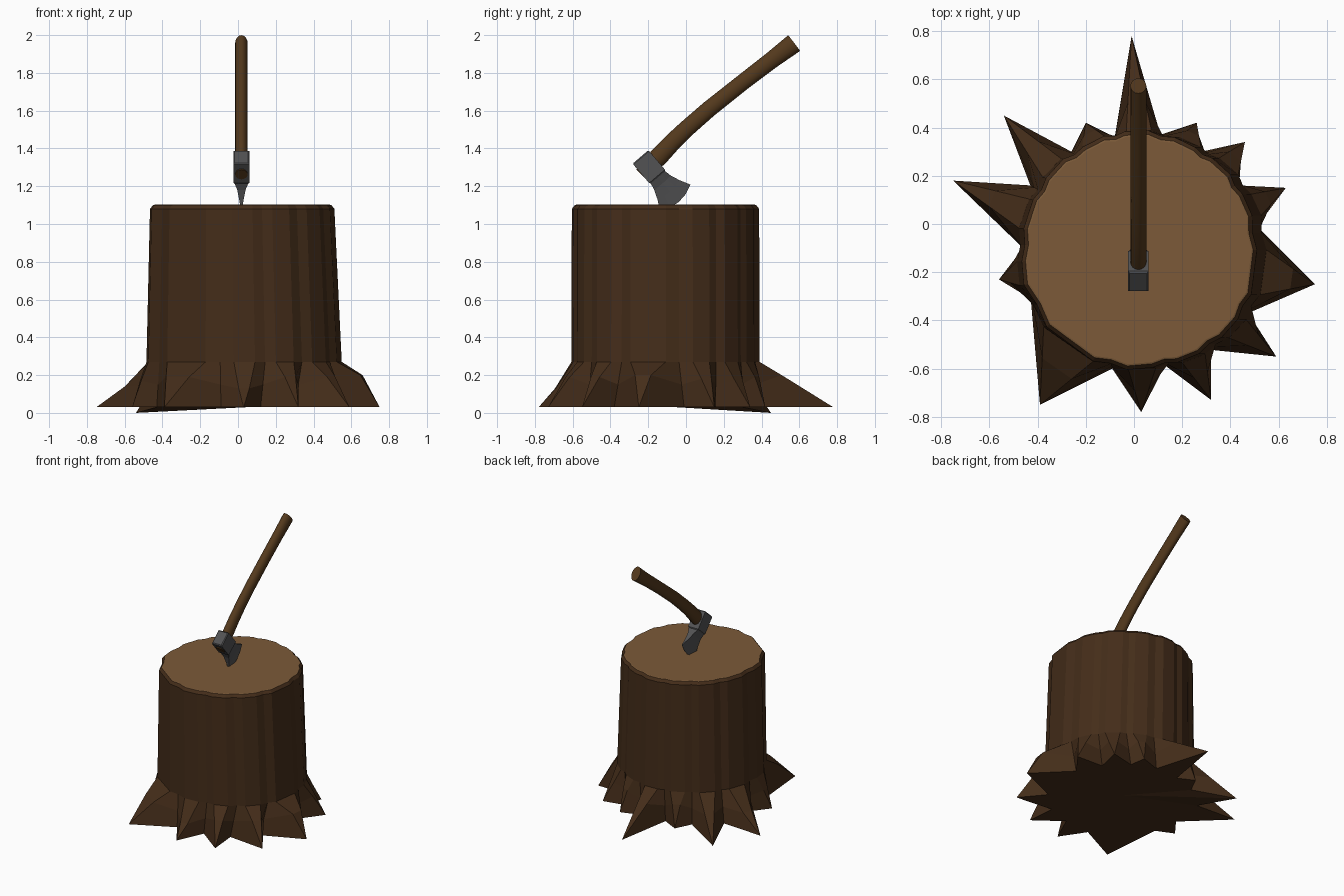
import bpy, bmesh, math, random
from mathutils import Vector

if "Cube" in bpy.data.objects:
    bpy.data.objects.remove(bpy.data.objects["Cube"])

random.seed(4)


def material(name, rgb):
    m = bpy.data.materials.new(name)
    m.diffuse_color = (*rgb, 1)
    m.use_nodes = True
    m.node_tree.nodes["Principled BSDF"].inputs["Base Color"].default_value = m.diffuse_color
    return m


BARK = material("bark", (0.058, 0.026, 0.010))
WOOD = material("cut_wood", (0.20, 0.102, 0.040))
HANDLE = material("handle_wood", (0.088, 0.041, 0.012))
STEEL = material("steel", (0.085, 0.085, 0.088))


def loft(name, rings, mat, cap_start=True, cap_end=True, fan=True):
    """Skin closed rings of equal point count; caps are fans to the ring centre or single faces."""
    bm = bmesh.new()
    loops = [[bm.verts.new(p) for p in ring] for ring in rings]
    n = len(loops[0])
    for a, b in zip(loops, loops[1:]):
        for i in range(n):
            j = (i + 1) % n
            bm.faces.new((a[i], a[j], b[j], b[i]))
    for loop, wanted in ((loops[0], cap_start), (loops[-1], cap_end)):
        if wanted and fan:
            c = bm.verts.new((sum(v.co.x for v in loop) / n, sum(v.co.y for v in loop) / n,
                              sorted(v.co.z for v in loop)[n // 2]))
            for i in range(n):
                bm.faces.new((loop[i], loop[(i + 1) % n], c))
        elif wanted:
            bm.faces.new(loop)
    bmesh.ops.remove_doubles(bm, verts=bm.verts, dist=0.0005)
    bmesh.ops.recalc_face_normals(bm, faces=bm.faces)
    me = bpy.data.meshes.new(name)
    bm.to_mesh(me)
    bm.free()
    me.materials.append(mat)
    ob = bpy.data.objects.new(name, me)
    bpy.context.collection.objects.link(ob)
    return ob


# Roots, counter-clockwise: tip x, y, z, following valley x, y, knee reach, knee height
ROOTS = [
    (0.63, 0.15, 0.03, 0.42, 0.16, 0.40, 0.18),
    (0.46, 0.34, 0.03, 0.28, 0.30, 0.40, 0.17),
    (0.26, 0.42, 0.03, 0.11, 0.37, 0.45, 0.19),
    (-0.01, 0.78, 0.03, -0.08, 0.36, 0.30, 0.20),
    (-0.20, 0.42, 0.03, -0.26, 0.30, 0.45, 0.19),
    (-0.54, 0.45, 0.00, -0.43, 0.16, 0.40, 0.16),
    (-0.75, 0.18, 0.03, -0.46, -0.10, 0.45, 0.14),
    (-0.56, -0.23, 0.03, -0.43, -0.29, 0.45, 0.17),
    (-0.39, -0.75, 0.03, -0.09, -0.60, 0.40, 0.19),
    (0.03, -0.78, 0.03, 0.12, -0.58, 0.50, 0.13),
    (0.32, -0.73, 0.03, 0.30, -0.52, 0.40, 0.19),
    (0.59, -0.55, 0.03, 0.45, -0.38, 0.40, 0.19),
    (0.75, -0.25, 0.03, 0.51, -0.01, 0.55, 0.20),
]
CENTRE = Vector((0.02, -0.11, 0))


def angle(x, y):
    return math.atan2(y - CENTRE.y, x - CENTRE.x)


def between(a, b, t):
    return a + t * ((b - a + math.pi) % (2 * math.pi) - math.pi)


# Ridge pair per root, shared by every trunk ring
ridges = []
for i, (x, y, z, vx, vy, f, k) in enumerate(ROOTS):
    a, prev, nxt = angle(x, y), angle(*ROOTS[i - 1][3:5]), angle(vx, vy)
    for a0 in (between(a, prev, 0.5), between(a, nxt, 0.5)):
        ridges.append((a0, random.uniform(-0.006, 0.008)))


def trunk_ring(cx, rx, ry, z):
    """Ring with two ridge points per root and a shallow groove between roots."""
    pts = [Vector((cx + (rx + d) * math.cos(a), CENTRE.y + (ry + d) * math.sin(a), z))
           for a, d in ridges]
    mid = Vector((cx, CENTRE.y, z))
    ring = []
    for i in range(len(ROOTS)):
        left, right = pts[2 * i], pts[2 * i + 1]
        groove = (right + pts[(2 * i + 2) % len(pts)]) / 2
        ring += [left, right, groove.lerp(mid, 0.018)]
    return ring


collar = trunk_ring(0.032, 0.522, 0.494, 0.27)
base, knee = [], []
for i, (x, y, z, vx, vy, f, k) in enumerate(ROOTS):
    tip, valley = Vector((x, y, z)), Vector((vx, vy, 0.03))
    base += [tip, tip, valley]
    for p in collar[3 * i:3 * i + 2]:
        q = p.lerp(tip, f)
        knee.append(Vector((q.x, q.y, k)))
    knee.append(collar[3 * i + 2].lerp(valley, 0.5))

# Stump with flared roots and a rounded rim
rim = trunk_ring(0.022, 0.477, 0.476, 1.10)
loft("stump", [base, knee, collar, trunk_ring(0.022, 0.493, 0.492, 1.08), rim], BARK, cap_end=False)

# Pale sawn top
loft("cut_top", [rim, trunk_ring(0.022, 0.47, 0.469, 1.102)], WOOD, cap_start=False)

# Axe handle: oval section swept along a bent path in the y-z plane
AXE_X = 0.018
PATH = [(-0.238, 1.262, 0.036), (-0.145, 1.355, 0.050), (-0.07, 1.435, 0.047), (0.0, 1.502, 0.045),
        (0.12, 1.607, 0.044), (0.30, 1.75, 0.043), (0.45, 1.865, 0.045), (0.573, 1.958, 0.052)]
rings = []
for i, (y, z, r) in enumerate(PATH):
    p0, p1 = PATH[max(i - 1, 0)], PATH[min(i + 1, len(PATH) - 1)]
    t = Vector((0, p1[0] - p0[0], p1[1] - p0[1])).normalized()
    side = Vector((0, -t.z, t.y))
    rings.append([Vector((AXE_X, y, z)) + Vector((0.033 * math.cos(a), 0, 0)) + side * r * math.sin(a)
                  for a in (j * math.tau / 16 for j in range(16))])
handle = loft("handle", rings, HANDLE, fan=False)
bpy.context.view_layer.objects.active = handle
handle.select_set(True)
bpy.ops.object.shade_smooth_by_angle(angle=math.radians(40))

# Axe head: sections from poll to edge: distance, half height, half thickness, edge bulge
ORIGIN = Vector((AXE_X, -0.241, 1.355))
DOWN, ALONG = Vector((0, 0.65, -0.76)), Vector((0, 0.76, 0.65))
SECTIONS = [(0.0, 0.048, 0.036, 0), (0.006, 0.055, 0.042, 0), (0.135, 0.055, 0.042, 0),
            (0.142, 0.050, 0.036, 0), (0.18, 0.058, 0.022, 0.002),
            (0.23, 0.078, 0.012, 0.012), (0.283, 0.106, 0.001, 0.03)]
OUTLINE = [(s, s * u) for s in (1, -1) for u in (-1, -0.5, 0, 0.5, 1)]
loft("axe_head", [[ORIGIN + DOWN * (d + bulge * (1 - u * u)) + ALONG * h * u + Vector((s * w, 0, 0))
                   for s, u in OUTLINE] for d, h, w, bulge in SECTIONS], STEEL, fan=False)
